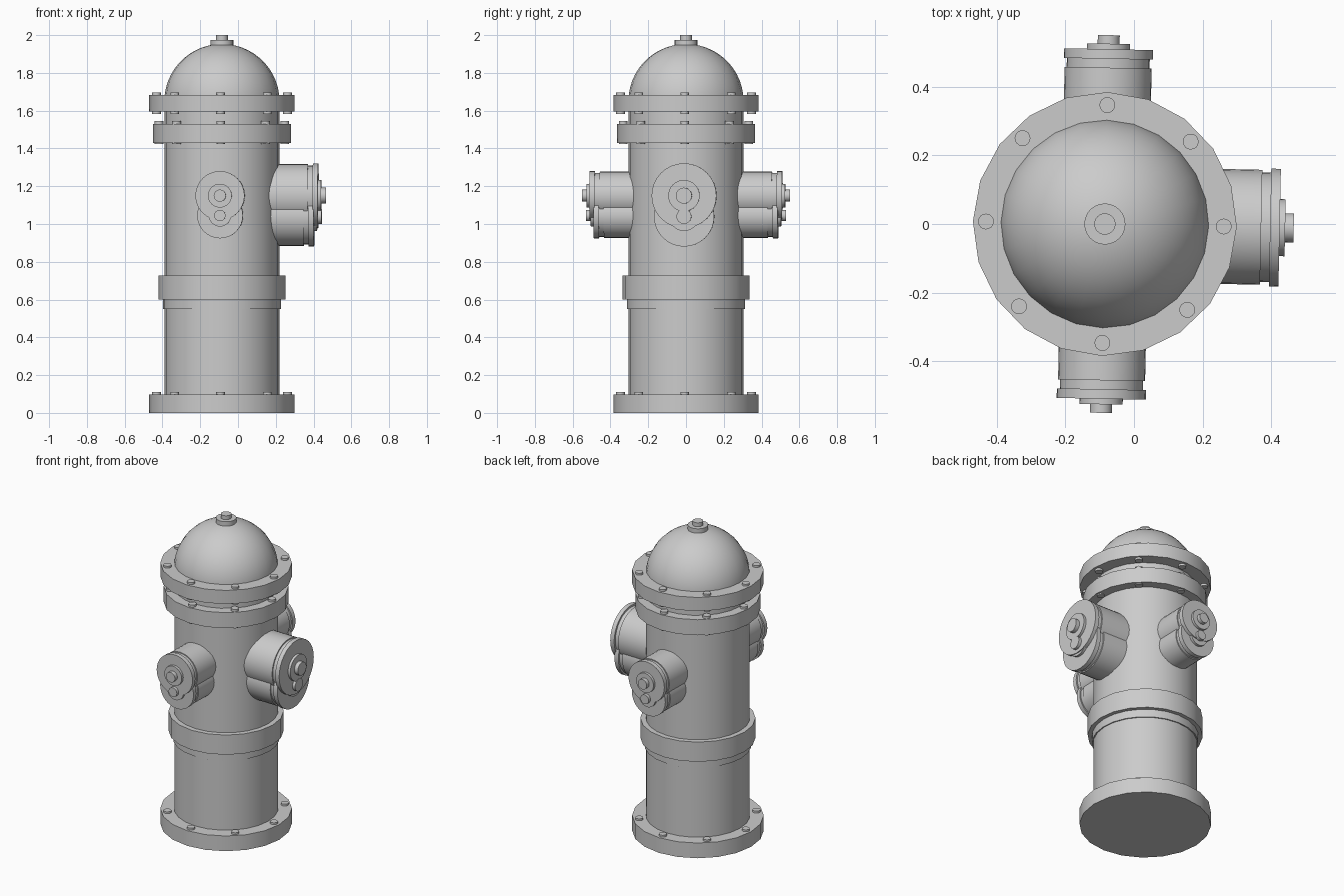
import bpy, bmesh
from math import pi, sin, cos, radians
from mathutils import Matrix

if "Cube" in bpy.data.objects:
    bpy.data.objects.remove(bpy.data.objects["Cube"])

CENTER = Matrix.Translation((-0.085, 0, 0)) @ Matrix.Rotation(radians(-1.2), 4, 'Z')


def finish(bm, name, matrix):
    bmesh.ops.recalc_face_normals(bm, faces=bm.faces)
    mesh = bpy.data.meshes.new(name)
    bm.to_mesh(mesh)
    bm.free()
    obj = bpy.data.objects.new(name, mesh)
    bpy.context.collection.objects.link(obj)
    obj.matrix_world = matrix
    bpy.ops.object.select_all(action='DESELECT')
    obj.select_set(True)
    bpy.context.view_layer.objects.active = obj
    bpy.ops.object.shade_smooth_by_angle(angle=radians(32))
    return obj


def lathe(name, profile, sides, matrix=CENTER):
    """Revolve (radius, height) points around z; both ends are closed."""
    bm = bmesh.new()
    rings = [[bm.verts.new((r * cos(2 * pi * i / sides), r * sin(2 * pi * i / sides), z))
              for i in range(sides)] for r, z in profile]
    for a, b in zip(rings, rings[1:]):
        for i in range(sides):
            j = (i + 1) % sides
            bm.faces.new((a[i], a[j], b[j], b[i]))
    bm.faces.new(rings[0][::-1])
    bm.faces.new(rings[-1])
    return finish(bm, name, matrix)


def ring(name, radius, z0, z1, sides=20):
    return lathe(name, [(radius, z0), (radius, z1)], sides)


def bolts(name, radius, z0, z1):
    bm = bmesh.new()
    for i in range(8):
        a = i * pi / 4
        bmesh.ops.create_cone(bm, cap_ends=True, segments=16, radius1=0.023, radius2=0.023,
                              depth=z1 - z0, matrix=Matrix.Translation(
                                  (radius * cos(a), radius * sin(a), (z0 + z1) / 2)))
    return finish(bm, name, CENTER)


# Barrel, domed bonnet and top nut
lathe("barrel", [(0.305, 0.02), (0.305, 1.66)], 24)
dome = [(0.305, 1.64)] + [(0.305 * cos(t), 1.65 + 0.303 * sin(t))
                          for t in [radians(d) for d in range(0, 85, 7)]]
lathe("bonnet_dome", dome, 24)
lathe("top_nut", [(0.06, 1.93), (0.06, 1.975), (0.031, 1.975), (0.031, 2.0)], 24)

# Flanges and collar
ring("base_flange", 0.385, 0, 0.098)
ring("collar_lip", 0.312, 0.55, 0.62, 24)
ring("collar", 0.337, 0.60, 0.727)
ring("lower_flange", 0.365, 1.43, 1.53)
ring("upper_flange", 0.385, 1.595, 1.683)
bolts("base_bolts", 0.347, 0.05, 0.11)
bolts("lower_flange_bolts", 0.333, 1.423, 1.545)
bolts("upper_flange_bolts", 0.347, 1.582, 1.695)

# Outlets: (radius, distance from the axis), each with a smaller one tucked below
OUTLET = [(0.127, 0.2), (0.127, 0.456), (0.121, 0.456), (0.121, 0.482), (0.13, 0.482),
          (0.13, 0.510), (0.063, 0.510), (0.063, 0.526), (0.032, 0.526), (0.032, 0.551)]
for name, angle, size, drop in (("large", 0, 1.32, 0.11), ("front", -90, 1, 0.105),
                                ("back", 90, 1, 0.105)):
    for part, z, k, inset in (("outlet", 1.15, 1, 0), ("lower_outlet", 1.15 - drop, 0.93, 0.022)):
        profile = [(r * size * k, d - inset) for r, d in OUTLET]
        matrix = (CENTER @ Matrix.Rotation(radians(angle), 4, 'Z')
                  @ Matrix.Translation((0, 0, z)) @ Matrix.Rotation(pi / 2, 4, 'Y'))
        lathe(f"{name}_{part}", profile, 32, matrix)
